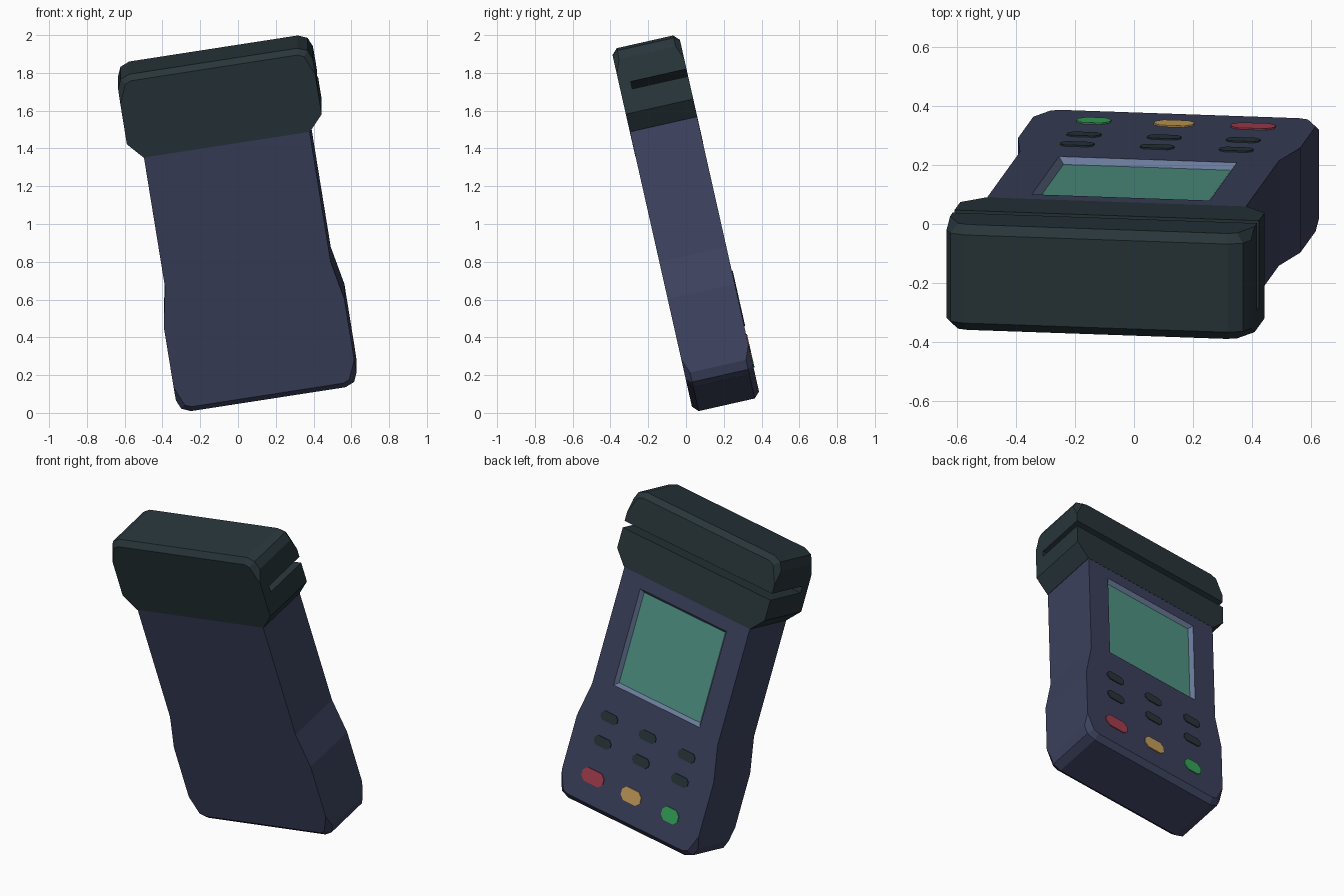
import bpy, bmesh, math
from mathutils import Matrix

if "Cube" in bpy.data.objects:
    bpy.data.objects.remove(bpy.data.objects["Cube"])

# The device leans back and sideways; all parts are modelled upright, then posed
POSE = (Matrix.Translation((0, 0, 1)) @ Matrix.Rotation(math.radians(12.7), 4, 'X')
        @ Matrix.Rotation(math.radians(-9), 4, 'Y') @ Matrix.Translation((0.015, 0, 0)))
HALF = 0.182  # half thickness


def material(name, rgb):
    m = bpy.data.materials.new(name)
    lin = [(c / 255 / 12.92) if c < 10 else ((c / 255 + 0.055) / 1.055) ** 2.4 for c in rgb]
    m.diffuse_color = (*lin, 1)
    m.use_nodes = True
    m.node_tree.nodes["Principled BSDF"].inputs["Base Color"].default_value = m.diffuse_color
    return m


NAVY = material("navy casing", (60, 65, 93))
DARK = material("dark green grey", (40, 53, 58))
GLASS = material("screen green", (80, 148, 132))
SLATE = material("slate bezel", (104, 121, 152))
RED = material("red key", (166, 62, 78))
AMBER = material("amber key", (200, 160, 92))
GREEN = material("green key", (54, 165, 90))


def finish(bm, name, mats):
    bmesh.ops.recalc_face_normals(bm, faces=bm.faces[:])
    me = bpy.data.meshes.new(name)
    bm.to_mesh(me)
    bm.free()
    for m in mats:
        me.materials.append(m)
    ob = bpy.data.objects.new(name, me)
    ob.matrix_world = POSE
    bpy.context.scene.collection.objects.link(ob)
    return ob


def slab(outline, y0, y1):
    """Extrude an (x, z) outline from y0 to y1."""
    bm = bmesh.new()
    f = bm.faces.new([bm.verts.new((x, y0, z)) for x, z in outline])
    ext = bmesh.ops.extrude_face_region(bm, geom=[f])['geom']
    bmesh.ops.translate(bm, vec=(0, y1 - y0, 0),
                        verts=[g for g in ext if isinstance(g, bmesh.types.BMVert)])
    return bm


def mirrored(right):
    return right + [(-x, z) for x, z in reversed(right)]


def soften_end(bm, test):
    """Chamfer the front and back rims at one end."""
    edges = [e for e in bm.edges if all(test(v.co.z) for v in e.verts)
             and abs(e.verts[0].co.y - e.verts[1].co.y) < 1e-4]
    bmesh.ops.bevel(bm, geom=edges, offset=0.03, segments=1, affect='EDGES', profile=0.5)


def cut(target, cutter):
    mod = target.modifiers.new("cut", 'BOOLEAN')
    mod.operation = 'DIFFERENCE'
    mod.solver = 'EXACT'
    mod.object = cutter
    bpy.context.view_layer.update()
    me = bpy.data.meshes.new_from_object(
        target.evaluated_get(bpy.context.evaluated_depsgraph_get()))
    target.modifiers.clear()
    target.data = me
    bpy.data.objects.remove(cutter)


# Casing: narrow upper part, wider keypad part, rounded lower corners
bm = slab(mirrored([(0.444, 0.475), (0.444, -0.24), (0.484, -0.45), (0.484, -0.86),
                    (0.4635, -0.909), (0.414, -0.93)]), -HALF, HALF)
soften_end(bm, lambda z: z < -0.85)
casing = finish(bm, "casing", [NAVY, GLASS, SLATE])

# Screen recess: tapered cutter whose floor is glass and whose walls are bezel
bm = bmesh.new()
bmesh.ops.create_cube(bm, size=1)
for v in bm.verts:
    sx, sz = math.copysign(1, v.co.x), math.copysign(1, v.co.z)
    inner = v.co.y < 0
    grow = -0.018 if inner else 0.018
    v.co = (0.003 + sx * (0.305 + grow), HALF + (-0.023 if inner else 0.023),
            0.105 + sz * (0.295 + grow))
for v in bm.verts:  # keep the size exact at the casing surface
    if v.co.y < HALF:
        continue
    v.co.x, v.co.z = v.co.x * 1.0, v.co.z * 1.0
for f in bm.faces:
    f.material_index = 1 if f.calc_center_median().y < HALF - 0.02 else 2
cut(casing, finish(bm, "recess_cutter", [NAVY, GLASS, SLATE]))

# Reader head with chamfered lower and rounded upper corners
bm = slab(mirrored([(0.446, 0.475), (0.522, 0.56), (0.522, 0.857),
                    (0.5015, 0.906), (0.452, 0.927)]), -HALF - 0.001, HALF + 0.001)
soften_end(bm, lambda z: z > 0.85)
head = finish(bm, "reader_head", [DARK])

# Card slot through the whole width, open to the screen side
bm = slab([(-0.7, 0.685), (0.7, 0.685), (0.7, 0.725), (-0.7, 0.725)], -0.12, 0.3)
cut(head, finish(bm, "slot_cutter", [DARK]))


def key(name, x, z, w, h, mat):
    c = h * 0.3
    right = [(w / 2 - c, -h / 2), (w / 2, -h / 2 + c), (w / 2, h / 2 - c), (w / 2 - c, h / 2)]
    outline = [(x + px, z + pz) for px, pz in mirrored(right)]
    finish(slab(outline, HALF - 0.002, HALF + 0.005), name, [mat])


# Keypad: two rows of small keys and one row of coloured keys
COLS = (-0.27, 0.005, 0.276)
for r, z in enumerate((-0.378, -0.528)):
    for c, x in enumerate(COLS):
        key(f"small_key_{r}_{c}", x, z, 0.115, 0.058, DARK)
for x, w, name, mat in zip(COLS, (0.115, 0.135, 0.15), ("confirm_key", "clear_key", "cancel_key"),
                           (GREEN, AMBER, RED)):
    key(name, x, -0.742, w, 0.084, mat)
